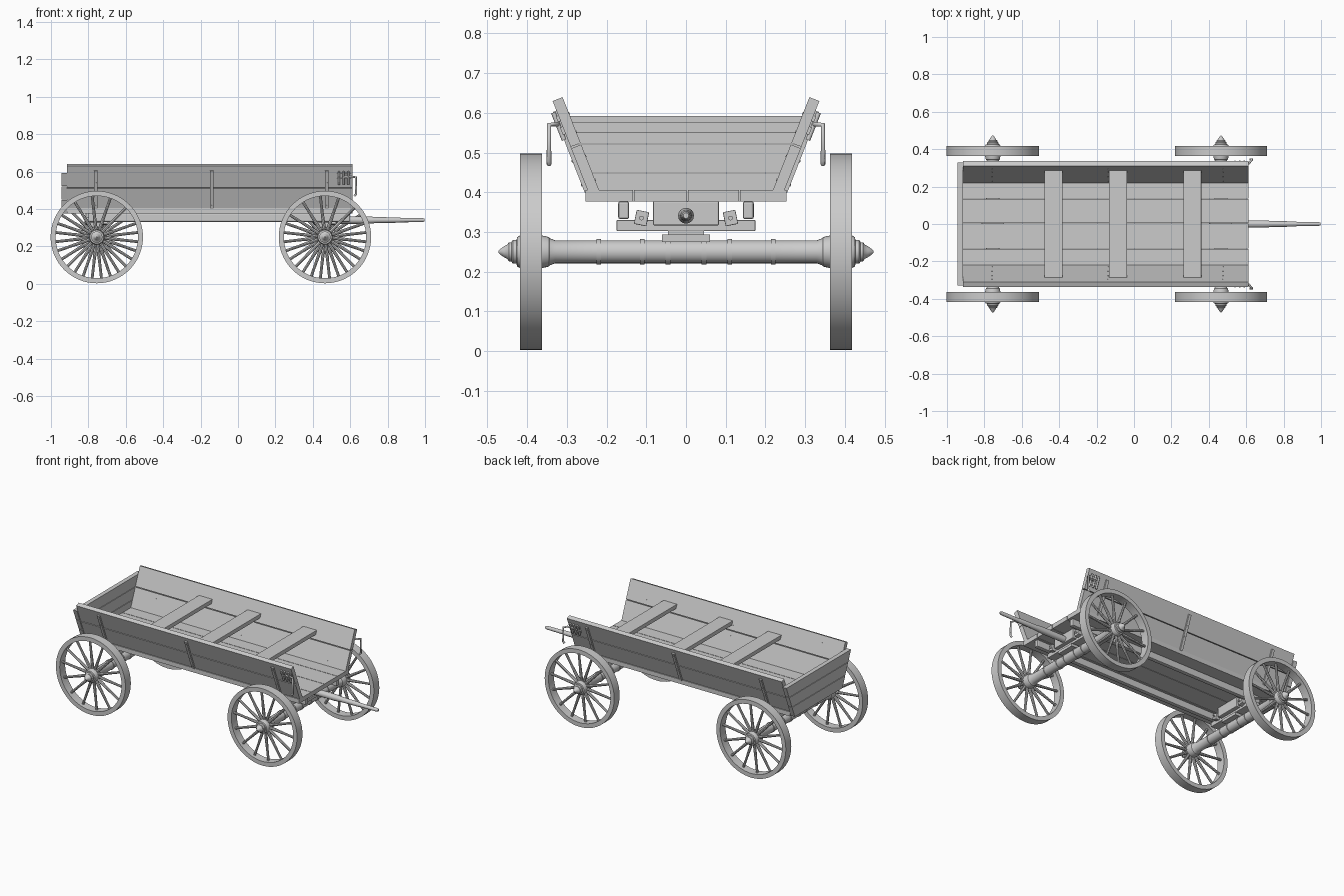
import bpy, bmesh, math
from mathutils import Vector, Matrix

if "Cube" in bpy.data.objects:
    bpy.data.objects.remove(bpy.data.objects["Cube"])


def finish(bm, name, smooth=False, bevel=0):
    bmesh.ops.recalc_face_normals(bm, faces=bm.faces)
    me = bpy.data.meshes.new(name)
    bm.to_mesh(me)
    bm.free()
    ob = bpy.data.objects.new(name, me)
    bpy.context.collection.objects.link(ob)
    if bevel:
        m = ob.modifiers.new("bevel", 'BEVEL')
        m.width, m.segments = bevel, 2
    if smooth:
        bpy.ops.object.select_all(action='DESELECT')
        ob.select_set(True)
        bpy.context.view_layer.objects.active = ob
        bpy.ops.object.shade_smooth_by_angle(angle=math.radians(35))
    return ob


def prism(name, pts, x0, x1, bevel=0):
    # polygon in the (y, z) plane, extruded along x
    bm = bmesh.new()
    a = [bm.verts.new((x0, y, z)) for y, z in pts]
    b = [bm.verts.new((x1, y, z)) for y, z in pts]
    bm.faces.new(a)
    bm.faces.new(b)
    n = len(pts)
    for i in range(n):
        bm.faces.new((a[i], a[(i + 1) % n], b[(i + 1) % n], b[i]))
    return finish(bm, name, bevel=bevel)


def box(name, x0, x1, y0, y1, z0, z1, bevel=0):
    return prism(name, [(y0, z0), (y1, z0), (y1, z1), (y0, z1)], x0, x1, bevel)


def lathe(bm, prof, n, closed=False, mat=Matrix()):
    # profile of (position along y, radius), spun about the y axis
    rings = [[bm.verts.new(mat @ Vector((r * math.cos(k * math.tau / n), y, r * math.sin(k * math.tau / n))))
              for k in range(n)] for y, r in prof]
    for i in range(len(rings) if closed else len(rings) - 1):
        p, q = rings[i], rings[(i + 1) % len(rings)]
        for k in range(n):
            bm.faces.new((p[k], p[(k + 1) % n], q[(k + 1) % n], q[k]))
    if not closed:
        bm.faces.new(rings[0])
        bm.faces.new(rings[-1])


def rod(name, pts, r):
    cu = bpy.data.curves.new(name, 'CURVE')
    cu.dimensions = '3D'
    cu.bevel_depth, cu.bevel_resolution, cu.use_fill_caps = r, 2, True
    sp = cu.splines.new('POLY')
    sp.points.add(len(pts) - 1)
    for p, c in zip(sp.points, pts):
        p.co = (*c, 1)
    ob = bpy.data.objects.new(name, cu)
    bpy.context.collection.objects.link(ob)
    return ob


# wheel: rim, hub and tapered spokes, outward along +y
AXLE_X, WZ = (-0.755, 0.465), 0.25
bm = bmesh.new()
lathe(bm, [(-0.0275, 0.22), (-0.0275, 0.247), (0.0275, 0.247), (0.0275, 0.22)], 64, True)
lathe(bm, [(-0.05, 0.031), (-0.045, 0.037), (-0.028, 0.041), (0.028, 0.041), (0.035, 0.037), (0.037, 0.03),
           (0.046, 0.03), (0.05, 0.024), (0.056, 0.024), (0.06, 0.018), (0.068, 0.014), (0.078, 0.007),
           (0.082, 0.003)], 28)
for k in range(14):
    spin = Matrix.Rotation((k + 0.25) * math.tau / 14, 4, 'Y') @ Matrix.Rotation(math.pi / 2, 4, 'X')
    lathe(bm, [(0.035, 0.0085), (0.07, 0.0095), (0.15, 0.0075), (0.222, 0.0075)], 8, mat=spin)
wheel = finish(bm, "wheel_1", True)
wheel.location = (AXLE_X[0], 0.39, WZ)
spots = [(AXLE_X[0], -1), (AXLE_X[1], 1), (AXLE_X[1], -1)]
for i, (x, s) in enumerate(spots):
    w = bpy.data.objects.new(f"wheel_{i + 2}", wheel.data)
    bpy.context.collection.objects.link(w)
    w.location = (x, 0.39 * s, WZ)
    w.rotation_euler.z = 0 if s > 0 else math.pi

# axles with raised bands, bolsters and turning plates
for x, tag in zip(AXLE_X, ("rear", "front")):
    prof = [(-0.35, 0.037), (-0.33, 0.029)]
    for c in (-0.22, -0.11, -0.045, 0.045, 0.11, 0.22):
        prof += [(c - 0.006, 0.029), (c - 0.006, 0.032), (c + 0.006, 0.032), (c + 0.006, 0.029)]
    prof += [(0.33, 0.029), (0.35, 0.037)]
    bm = bmesh.new()
    lathe(bm, prof, 24)
    finish(bm, tag + "_axle", True).location = (x, 0, WZ)
    box(tag + "_axle_plate", x - 0.05, x + 0.05, -0.06, 0.06, 0.275, 0.293)
    box(tag + "_king_block", x - 0.03, x + 0.03, -0.045, 0.045, 0.29, 0.305)
    box(tag + "_bolster", x - 0.035, x + 0.035, -0.175, 0.175, 0.302, 0.33, 0.003)
    box(tag + "_centre_block", x - 0.06, x + 0.06, -0.083, 0.083, 0.316, 0.378, 0.004)

# long rails under the bed and tilted bolted blocks
for s, tag in ((1, "left"), (-1, "right")):
    box(tag + "_rail", -0.8, 0.6, s * 0.157 - 0.014, s * 0.157 + 0.014, 0.332, 0.377, 0.006)
    for x, end in zip(AXLE_X, ("rear", "front")):
        b = box(f"{tag}_{end}_block", x - 0.06, x + 0.06, -0.016, 0.016, -0.018, 0.018, 0.002)
        b.location = (0, s * 0.112, 0.335)
        b.rotation_euler.x = s * 0.2
        rod(f"{tag}_{end}_bolt", [(x - 0.066, s * 0.112, 0.335), (x + 0.066, s * 0.112, 0.335)], 0.006)

# drawbar
bm = bmesh.new()
turn = Matrix.Rotation(-math.pi / 2, 4, 'Z')
lathe(bm, [(0.4, 0.02), (0.69, 0.02), (0.74, 0.016), (0.86, 0.014), (0.87, 0.012), (0.985, 0.011), (0.998, 0.007)],
      16, mat=Matrix.Translation((0, 0, 0.341)) @ turn)
finish(bm, "drawbar", True)

# bed floor planks
edges = [-0.255, -0.132, 0.003, 0.135, 0.255]
for i in range(4):
    box(f"floor_plank_{i + 1}", -0.915, 0.612, edges[i] + 0.0015, edges[i + 1] - 0.0015, 0.377, 0.405)


# sloping sides: t runs up the slope, u runs outward through the board
def slope(s, t, u):
    return (s * (0.218 + 0.365 * t + 0.931 * u), 0.403 + 0.931 * t - 0.365 * u)


def slab(name, s, x0, x1, t0, t1, u0, u1):
    return prism(name, [slope(s, t0, u0), slope(s, t1, u0), slope(s, t1, u1), slope(s, t0, u1)], x0, x1)


def at(x, s, t, u):
    return (x, *slope(s, t, u))


for s, tag in ((1, "left"), (-1, "right")):
    slab(tag + "_lower_board", s, -0.915, 0.612, -0.003, 0.126, 0, 0.027)
    slab(tag + "_upper_board", s, -0.915, 0.612, 0.13, 0.254, 0, 0.027)
    for i, x in enumerate((-0.76, -0.14, 0.475)):
        slab(f"{tag}_cleat_{i + 1}", s, x - 0.009, x + 0.009, 0.01, 0.228, 0.026, 0.036)
        for j, t in enumerate((0.03, 0.095, 0.16, 0.21)):
            rod(f"{tag}_nail_{i + 1}_{j + 1}", [at(x, s, t, -0.0015), at(x, s, t, 0.038)], 0.003)
    # latch: plate, knuckles and hanging hook
    slab(tag + "_latch_plate", s, 0.53, 0.605, 0.165, 0.185, 0.026, 0.034)
    slab(tag + "_latch_strap", s, 0.53, 0.605, 0.2, 0.215, 0.026, 0.034)
    for i, x in enumerate((0.54, 0.565, 0.59)):
        rod(f"{tag}_latch_pin_{i + 1}", [at(x, s, 0.152, 0.036), at(x, s, 0.226, 0.036)], 0.006)
    rod(tag + "_hook", [at(0.56, s, 0.195, 0.037), at(0.615, s, 0.195, 0.037), (0.63, s * 0.345, 0.57),
                        (0.632, s * 0.345, 0.48), (0.622, s * 0.345, 0.47)], 0.006)

# tailboard of three planks
zs = [0.377, 0.45, 0.523, 0.595]
for i in range(3):
    z0, z1 = zs[i], zs[i + 1] - 0.003
    y0, y1 = (0.242 + (z - 0.377) * 0.4 for z in (z0, z1))
    prism(f"tailboard_plank_{i + 1}", [(-y0, z0), (y0, z0), (y1, z1), (-y1, z1)], -0.943, -0.915)

# cross boards used as seats
for i, x in enumerate((-0.43, -0.085, 0.312)):
    box(f"seat_board_{i + 1}", x - 0.048, x + 0.048, -0.287, 0.287, 0.55, 0.576, 0.002)
